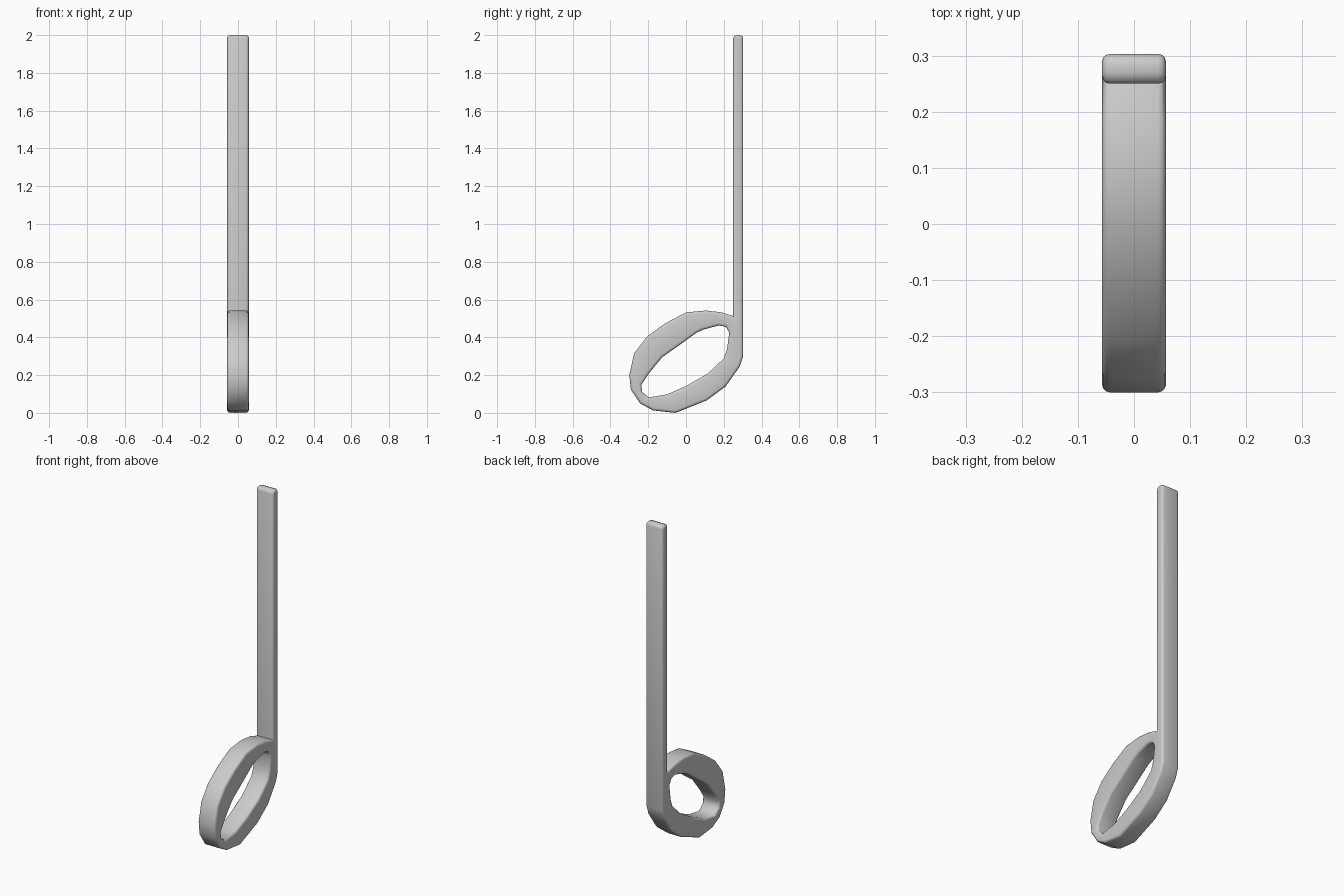
import bpy, bmesh, math
from mathutils import Vector

if "Cube" in bpy.data.objects:
    bpy.data.objects.remove(bpy.data.objects["Cube"])

HALF = 0.057     # half thickness along x
R = 0.014        # rounding of the rims

# Half-note silhouette in (y, z): stem top, then tilted oval head (counter-clockwise)
outer = [(0.303, 0.30), (0.303, 1.982), (0.298, 1.995), (0.285, 2.0),
         (0.268, 2.0), (0.255, 1.995), (0.25, 1.982), (0.25, 0.512),
         (0.19, 0.532), (0.106, 0.542), (0.0, 0.532), (-0.11, 0.474),
         (-0.206, 0.405), (-0.275, 0.315), (-0.30, 0.20), (-0.292, 0.124),
         (-0.243, 0.05), (-0.175, 0.013), (-0.055, 0.0), (0.11, 0.066),
         (0.21, 0.14), (0.285, 0.246)]

# Oval hole (clockwise, so the left side is always the solid)
hole = [(0.229, 0.425), (0.212, 0.455), (0.175, 0.463), (0.095, 0.442),
        (0.055, 0.424), (-0.03, 0.362), (-0.127, 0.294), (-0.196, 0.209),
        (-0.236, 0.15), (-0.233, 0.112), (-0.196, 0.082), (-0.10, 0.098),
        (0.0, 0.142), (0.116, 0.209), (0.20, 0.288), (0.217, 0.336)][::-1]


def inset(points, d):
    """Move a closed outline to its left by d with mitred corners."""
    pts = [Vector(p) for p in points]
    out = []
    for i, p in enumerate(pts):
        a = (p - pts[i - 1]).normalized()
        b = (pts[(i + 1) % len(pts)] - p).normalized()
        na, nb = Vector((-a.y, a.x)), Vector((-b.y, b.x))
        m = (na + nb).normalized()
        out.append(p + m * d / max(0.4, m.dot(na)))
    return out


def rounded_wall(bm, points):
    """Wall along an outline with rounded rims; returns the two cap edge loops."""
    steps = [math.radians(t) for t in (90, 60, 30, 0)]
    prof = [(R * (1 - math.cos(t)), HALF - R + R * math.sin(t)) for t in steps]
    prof += [(d, -x) for d, x in reversed(prof)]
    rings = [[bm.verts.new((x, p.x, p.y)) for p in inset(points, d)]
             for d, x in prof]
    n = len(points)
    for r0, r1 in zip(rings, rings[1:]):
        for i in range(n):
            j = (i + 1) % n
            bm.faces.new((r0[i], r0[j], r1[j], r1[i]))
    return [[bm.edges.get((r[i], r[(i + 1) % n])) for i in range(n)]
            for r in (rings[0], rings[-1])]


# Walls of silhouette and hole, then the two side caps
bm = bmesh.new()
outer_caps = rounded_wall(bm, outer)
hole_caps = rounded_wall(bm, hole)
for e0, e1, nx in zip(outer_caps, hole_caps, (1, -1)):
    bmesh.ops.triangle_fill(bm, use_beauty=True, use_dissolve=False,
                            edges=e0 + e1, normal=(nx, 0, 0))
bmesh.ops.recalc_face_normals(bm, faces=bm.faces[:])

mesh = bpy.data.meshes.new("half_note")
bm.to_mesh(mesh)
bm.free()
note = bpy.data.objects.new("half_note", mesh)
bpy.context.collection.objects.link(note)

# Smooth shading
bpy.context.view_layer.objects.active = note
note.select_set(True)
bpy.ops.object.shade_smooth_by_angle(angle=math.radians(50))
